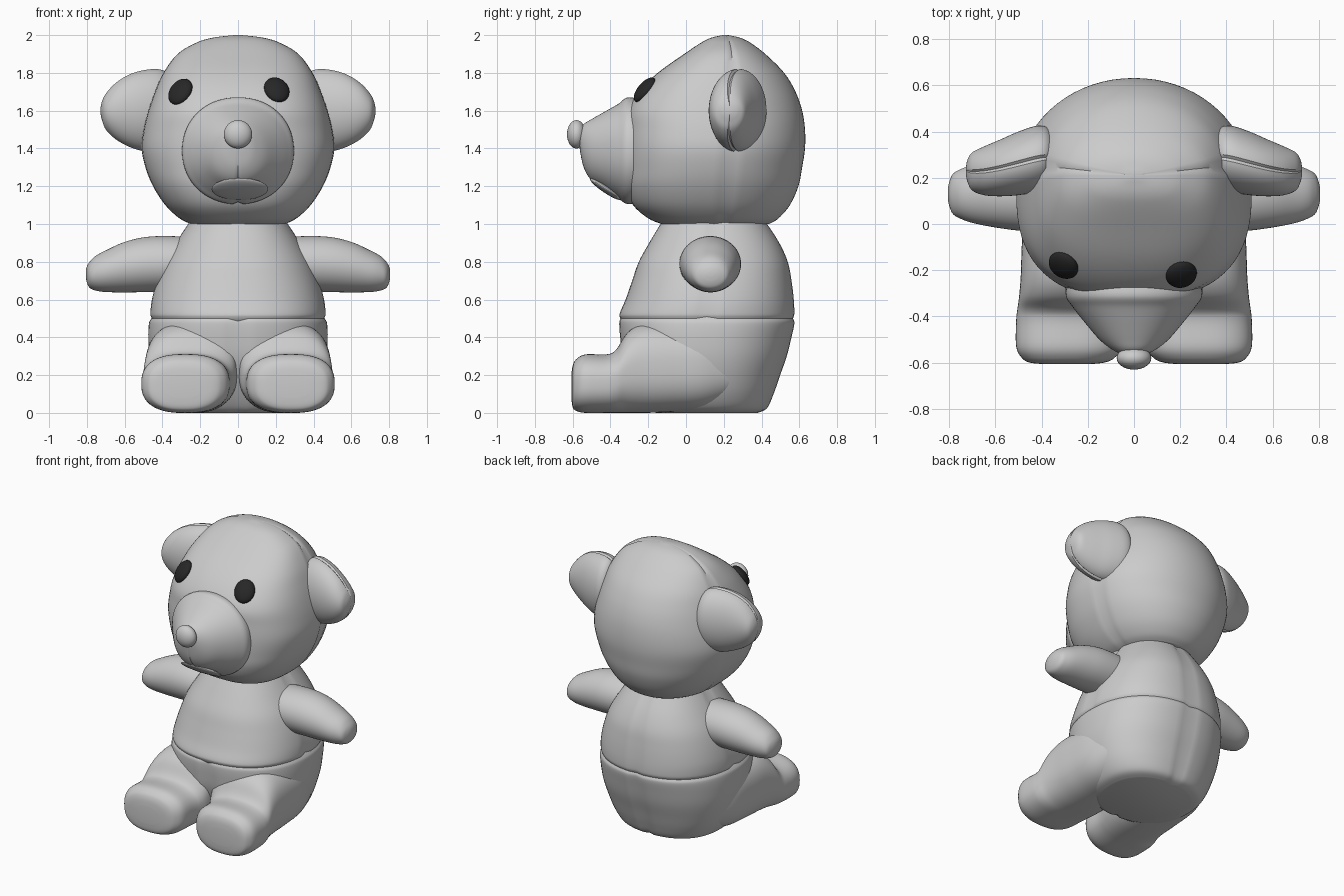
import bpy, bmesh, math
from mathutils import Vector

if "Cube" in bpy.data.objects:
    bpy.data.objects.remove(bpy.data.objects["Cube"])

SEG = 72   # points around every section
SUB = 5    # interpolated rings between two stations


def smooth(obj, angle=40):
    bpy.ops.object.select_all(action='DESELECT')
    obj.select_set(True)
    bpy.context.view_layer.objects.active = obj
    bpy.ops.object.shade_smooth_by_angle(angle=math.radians(angle))


def catmull(p0, p1, p2, p3, t):
    return [0.5 * (2 * b + (c - a) * t + (2 * a - 5 * b + 4 * c - d) * t * t
                   + (3 * b - a - 3 * c + d) * t ** 3)
            for a, b, c, d in zip(p0, p1, p2, p3)]


def loft(name, axis, rows, n=2.0, n_low=None, seams=(), depth=0.02, side=1):
    """rows: (position on axis, a0, a1, b0, b1) = bounds of each section.
    n / n_low: superellipse power of the upper / lower half in b;
    seams: degrees at which a stitched groove runs."""
    rings = []
    for i in range(len(rows) - 1):
        pts = [rows[max(i - 1, 0)], rows[i], rows[i + 1], rows[min(i + 2, len(rows) - 1)]]
        rings += [catmull(*pts, k / SUB) for k in range(SUB)]
    rings.append(rows[-1])
    grooves = {round(s / 360 * SEG) % SEG for s in seams}
    bm = bmesh.new()
    loops = []
    for t, a0, a1, b0, b1 in rings:
        loop = []
        for k in range(SEG):
            ang = 2 * math.pi * k / SEG
            c, s = math.cos(ang), math.sin(ang)
            p = 2 / (n_low if n_low and s < 0 else n)
            ra, rb = (a1 - a0) / 2, (b1 - b0) / 2
            if k in grooves:
                ra, rb = ra - min(depth, ra * .2), rb - min(depth, rb * .2)
            a = (a0 + a1) / 2 + ra * math.copysign(abs(c) ** p, c)
            b = (b0 + b1) / 2 + rb * math.copysign(abs(s) ** p, s)
            co = {'X': (t, a, b), 'Y': (a, t, b), 'Z': (a, b, t)}[axis]
            loop.append(bm.verts.new((co[0] * side, co[1], co[2])))
        loops.append(loop)
    for l0, l1 in zip(loops, loops[1:]):
        for k in range(SEG):
            j = (k + 1) % SEG
            bm.faces.new((l0[k], l0[j], l1[j], l1[k]))
    bm.faces.new(loops[0])
    bm.faces.new(loops[-1])
    bmesh.ops.recalc_face_normals(bm, faces=bm.faces)
    me = bpy.data.meshes.new(name)
    bm.to_mesh(me)
    bm.free()
    obj = bpy.data.objects.new(name, me)
    bpy.context.collection.objects.link(obj)
    smooth(obj)
    return obj


def ball(name, loc, radii, rot=(0, 0, 0)):
    bpy.ops.mesh.primitive_uv_sphere_add(segments=32, ring_count=16, radius=1, location=loc, rotation=rot)
    obj = bpy.context.object
    obj.name = name
    obj.scale = radii
    smooth(obj)
    return obj


def sym(rows):
    """(z, half width, y front, y back) -> full section bounds"""
    return [(z, -w, w, f, b) for z, w, f, b in rows]


# Head, flatter at the face than at the back
head = loft("head", 'Z', sym([
    (1.0, .25, -.13, .44), (1.03, .31, -.20, .49), (1.1, .385, -.28, .55), (1.2, .45, -.32, .595),
    (1.3, .49, -.325, .615), (1.4, .51, -.325, .63), (1.5, .50, -.32, .63), (1.6, .475, -.31, .615),
    (1.7, .44, -.25, .58), (1.8, .395, -.15, .52), (1.9, .32, -.01, .42), (1.96, .22, .08, .34),
    (1.985, .14, .13, .29), (1.997, .05, .18, .24), (2.0, .01, .2, .22)]),
    n=2.05, n_low=2.6, seams=(10, 170), depth=.012)

# Muzzle with a crease running down from the nose
loft("muzzle", 'Y', [
    (-.24, -.29, .29, 1.115, 1.66), (-.31, -.295, .295, 1.105, 1.67), (-.36, -.265, .265, 1.135, 1.635),
    (-.43, -.21, .21, 1.18, 1.595), (-.50, -.15, .15, 1.23, 1.555), (-.54, -.10, .10, 1.295, 1.53),
    (-.56, -.06, .06, 1.38, 1.50), (-.565, -.02, .02, 1.43, 1.47)], n=2.1, seams=(270,), depth=.012)
ball("nose", (0, -.58, 1.475), (.075, .05, .075))
ball("lower_lip", (.01, -.425, 1.185), (.15, .10, .02), (math.radians(-34), 0, 0))

# Eyes, pressed onto the head surface
dark = bpy.data.materials.new("dark_eye")
dark.diffuse_color = (.02, .02, .02, 1)
dark.use_nodes = True
dark.node_tree.nodes["Principled BSDF"].inputs["Base Color"].default_value = dark.diffuse_color
bpy.context.view_layer.update()
for name, x, z in (("left_eye", -.305, 1.70), ("right_eye", .205, 1.71)):
    hit, loc, normal, _ = head.ray_cast(Vector((x, -2, z)), Vector((0, 1, 0)))
    eye = ball(name, loc, (.068, .08, .035), normal.to_track_quat('Z', 'Y').to_euler())
    eye.data.materials.append(dark)

# Upper body and seat, meeting in the waist seam
loft("upper_body", 'Z', sym([
    (.48, .445, -.335, .555), (.505, .46, -.35, .57), (.53, .465, -.35, .575), (.6, .457, -.32, .572),
    (.7, .43, -.285, .56), (.8, .39, -.25, .54), (.9, .33, -.195, .495), (1.0, .265, -.135, .43),
    (1.04, .24, -.11, .40)]), n=2.3, seams=(0, 90, 180), depth=.012)
loft("seat", 'Z', sym([
    (0, .29, -.16, .38), (.025, .35, -.2, .43), (.1, .405, -.25, .465), (.2, .445, -.3, .5),
    (.3, .468, -.335, .535), (.4, .475, -.35, .56), (.47, .472, -.355, .575), (.495, .462, -.35, .57),
    (.515, .445, -.335, .555)]), n=2.3, seams=(90, 270), depth=.015)

# Paired limbs and ears
for label, s in (("left", -1), ("right", 1)):
    loft(label + "_leg", 'Y', [
        (-.607, .20, .38, .08, .2), (-.60, .13, .45, .03, .25), (-.58, .085, .485, .01, .285),
        (-.53, .05, .51, .0, .31), (-.42, .04, .51, 0, .31), (-.37, .03, .505, 0, .335),
        (-.31, .01, .497, 0, .425), (-.22, 0, .49, 0, .475), (-.08, 0, .485, .005, .48),
        (.1, .01, .47, .02, .47), (.28, .04, .41, .08, .42)], n=2.5, side=s)
    loft(label + "_arm", 'X', [
        (.18, -.02, .28, .66, .92), (.33, -.035, .29, .645, .935), (.48, -.03, .29, .64, .932),
        (.6, -.015, .275, .638, .905), (.7, .005, .255, .64, .86), (.755, .025, .235, .648, .83),
        (.785, .045, .215, .662, .80), (.80, .08, .18, .69, .775), (.806, .11, .15, .72, .75)], side=s)
    loft(label + "_ear", 'X', [
        (.33, .22, .36, 1.50, 1.72), (.37, .165, .415, 1.42, 1.795), (.42, .14, .425, 1.385, 1.82),
        (.5, .125, .40, 1.385, 1.815), (.58, .12, .365, 1.41, 1.79), (.65, .125, .335, 1.45, 1.745),
        (.70, .145, .31, 1.50, 1.69), (.72, .18, .28, 1.55, 1.65), (.727, .21, .25, 1.58, 1.62)],
        seams=(90, 270), depth=.01, side=s)
